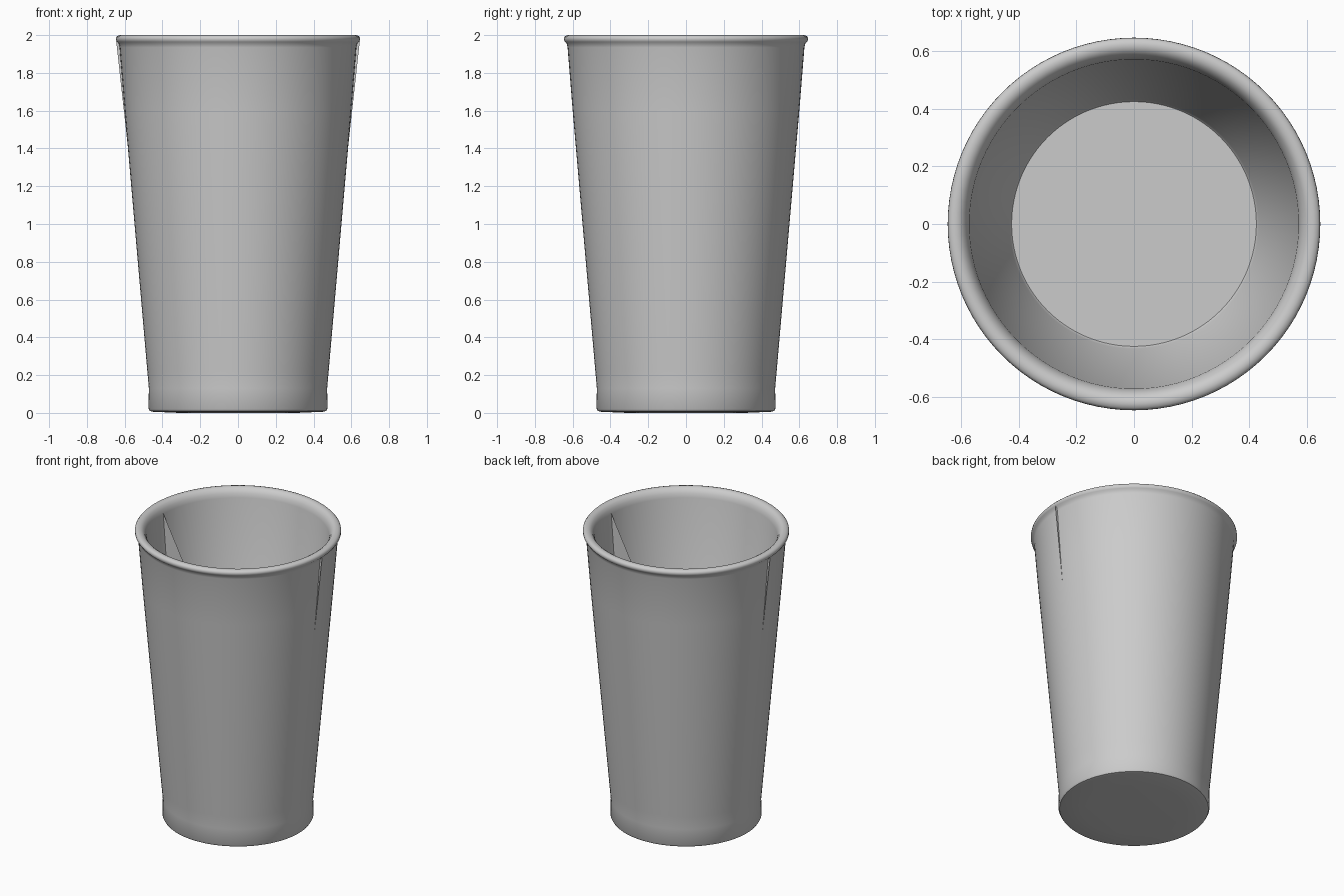
import bpy, bmesh
from math import pi

if "Cube" in bpy.data.objects:
    bpy.data.objects.remove(bpy.data.objects["Cube"])


def make_object(name, bm):
    mesh = bpy.data.meshes.new(name)
    bm.to_mesh(mesh)
    bm.free()
    obj = bpy.data.objects.new(name, mesh)
    bpy.context.collection.objects.link(obj)
    return obj


def lathe(name, profile, steps=96):
    bm = bmesh.new()
    verts = [bm.verts.new((r, 0, z)) for r, z in profile]
    edges = [bm.edges.new(pair) for pair in zip(verts, verts[1:])]
    bmesh.ops.spin(bm, geom=verts + edges, cent=(0, 0, 0), axis=(0, 0, 1),
                   angle=2 * pi, steps=steps, use_duplicate=False)
    bmesh.ops.remove_doubles(bm, verts=bm.verts, dist=0.0005)
    bmesh.ops.recalc_face_normals(bm, faces=bm.faces)
    return make_object(name, bm)


# Cup: base, tapered outer wall, rolled rim, inner wall and floor
cup = lathe("cup", [
    (0, 0), (0.31, 0), (0.45, 0.006), (0.467, 0.01), (0.474, 0.022),
    (0.472, 0.13), (0.48, 0.22), (0.60, 1.60), (0.627, 1.935),
    (0.632, 1.955), (0.641, 1.964), (0.647, 1.975), (0.646, 1.987),
    (0.638, 1.996), (0.624, 2.0), (0.608, 1.998), (0.593, 1.988),
    (0.580, 1.968), (0.572, 1.94), (0.433, 0.06), (0.425, 0.05), (0, 0.05)])

# Thin flat web across the middle, poking slightly through the wall under the rim
bm = bmesh.new()
half = [(0.43, 0.02), (0.645, 1.97), (0.572, 1.945), (0, 0.846), (0, 0.02)]
for s in (1, -1):
    pts = [bm.verts.new((s * x, 0, z)) for x, z in half]
    inner = pts[3]
    for tri in ((0, 1, 2), (0, 2, 3), (0, 3, 4)):
        bm.faces.new([pts[i] for i in tri])
bmesh.ops.remove_doubles(bm, verts=bm.verts, dist=0.0005)
bmesh.ops.recalc_face_normals(bm, faces=bm.faces)
make_object("inner_web", bm)

# Smooth shading on the round body
bpy.ops.object.select_all(action='DESELECT')
cup.select_set(True)
bpy.context.view_layer.objects.active = cup
bpy.ops.object.shade_smooth_by_angle(angle=0.7)
